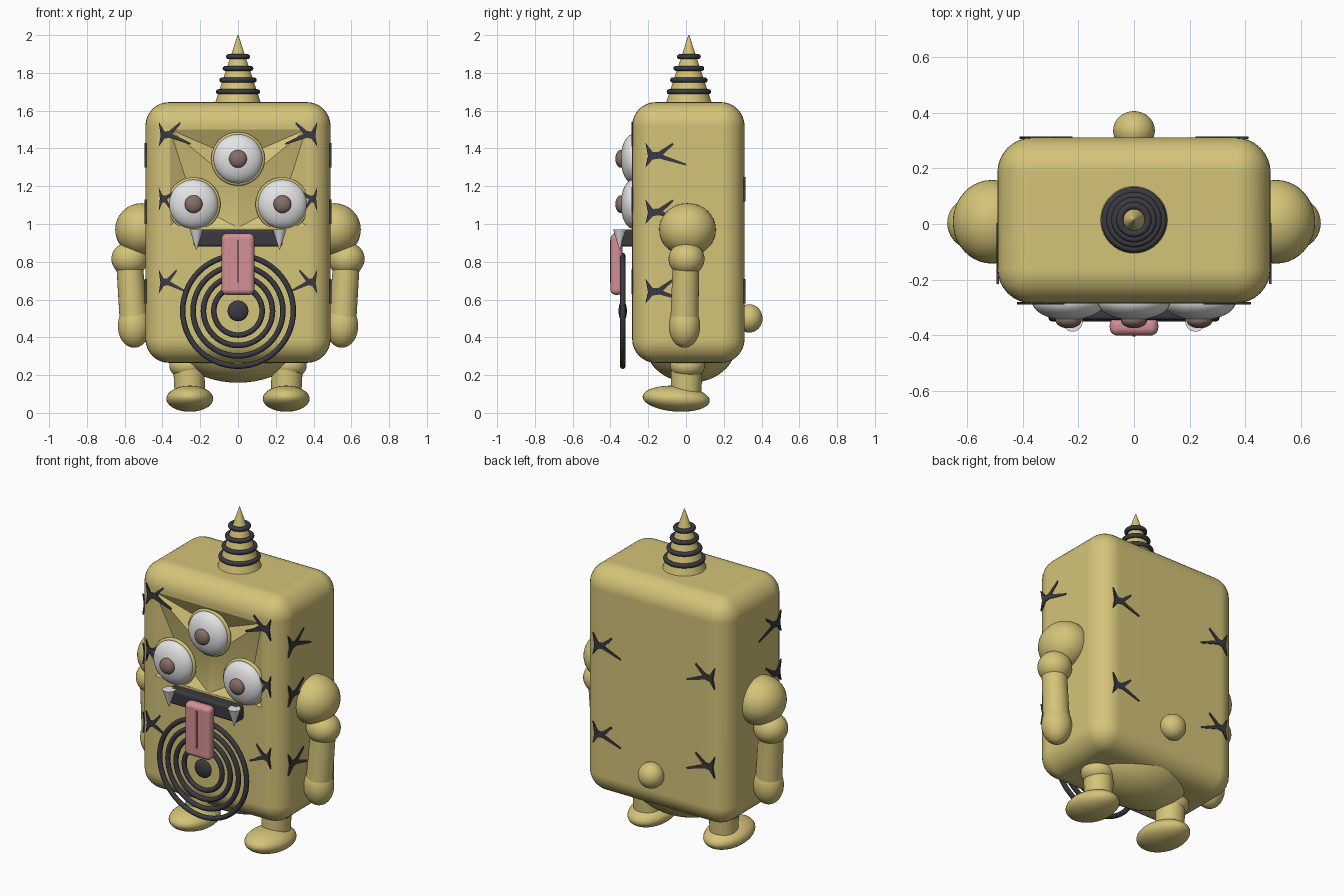
import bpy
import bmesh
from math import radians
from mathutils import Matrix, Vector

if "Cube" in bpy.data.objects:
    bpy.data.objects.remove(bpy.data.objects["Cube"], do_unlink=True)


def material(name, rgb):
    m = bpy.data.materials.new(name)
    m.use_nodes = True
    m.diffuse_color = (*rgb, 1)
    m.node_tree.nodes["Principled BSDF"].inputs["Base Color"].default_value = (*rgb, 1)
    return m


YELLOW = material("mustard yellow", (0.66, 0.55, 0.19))
DARK = material("charcoal", (0.042, 0.042, 0.052))
WHITE = material("off white", (0.78, 0.78, 0.78))
BROWN = material("brown", (0.24, 0.16, 0.13))
PINK = material("pink", (0.65, 0.28, 0.30))
ROSE = material("dark rose", (0.25, 0.09, 0.10))


def finish(name, bm, mat, angle=35):
    bmesh.ops.recalc_face_normals(bm, faces=bm.faces)
    me = bpy.data.meshes.new(name)
    bm.to_mesh(me)
    bm.free()
    me.materials.append(mat)
    ob = bpy.data.objects.new(name, me)
    bpy.context.collection.objects.link(ob)
    smooth(ob, angle)
    return ob


def smooth(ob, angle):
    bpy.ops.object.select_all(action='DESELECT')
    ob.select_set(True)
    bpy.context.view_layer.objects.active = ob
    bpy.ops.object.shade_smooth_by_angle(angle=radians(angle))


def ellipsoid(name, loc, size, mat=YELLOW, tilt=0):
    bm = bmesh.new()
    bmesh.ops.create_uvsphere(bm, u_segments=40, v_segments=24, radius=1)
    m = Matrix.Translation(loc) @ Matrix.Rotation(radians(tilt), 4, 'X') @ Matrix.Diagonal((*size, 1))
    bm.transform(m)
    return finish(name, bm, mat)


def taper(name, start, end, r1, r2, mat=YELLOW):
    """Round tapered rod from start to end."""
    a, b = Vector(start), Vector(end)
    bm = bmesh.new()
    bmesh.ops.create_cone(bm, cap_ends=True, segments=40, radius1=r1, radius2=r2, depth=(b - a).length)
    turn = (b - a).to_track_quat('Z', 'Y').to_matrix().to_4x4()
    bm.transform(Matrix.Translation((a + b) / 2) @ turn)
    return finish(name, bm, mat)


def ring(name, loc, major, minor, mat, facing_front=False):
    turn = (radians(90), 0, 0) if facing_front else (0, 0, 0)
    bpy.ops.mesh.primitive_torus_add(location=loc, rotation=turn, major_radius=major,
                                     minor_radius=minor, major_segments=56, minor_segments=12)
    ob = bpy.context.object
    ob.name = name
    ob.data.materials.append(mat)
    smooth(ob, 40)


def rounded_box(name, low, high, radius, mat, angle=20):
    low, high = Vector(low), Vector(high)
    bm = bmesh.new()
    bmesh.ops.create_cube(bm, size=1)
    bm.transform(Matrix.Translation((low + high) / 2) @ Matrix.Diagonal((*(high - low), 1)))
    bmesh.ops.bevel(bm, geom=bm.edges[:], offset=radius, segments=8, profile=0.5, affect='EDGES')
    ob = finish(name, bm, mat, angle)
    ob.modifiers.new("even_shading", 'WEIGHTED_NORMAL').keep_sharp = True
    return ob


# Body block with a faceted hollow behind the three eyes
FRONT, BACK, SIDE = -0.285, 0.31, 0.49
body = rounded_box("body", (-SIDE, FRONT, 0.265), (SIDE, BACK, 1.645), 0.125, YELLOW)
body.modifiers.clear()

EYES = {"top": (0, 1.345), "left": (0.235, 1.105), "right": (-0.235, 1.105)}
bm = bmesh.new()
outline = [(-0.36, 1.5), (0.36, 1.5), (0.36, 0.99), (0, 0.98), (-0.36, 0.99)]
rim = [bm.verts.new((x, FRONT + 0.002, z)) for x, z in outline]
lid = [bm.verts.new((x, FRONT - 0.1, z)) for x, z in outline]
bm.faces.new(lid)
for i in range(5):
    j = (i + 1) % 5
    bm.faces.new((lid[i], lid[j], rim[j], rim[i]))
tl, tr, br, bottom, bl = rim
middle = bm.verts.new((0, FRONT + 0.015, 1.2))
for eye, loop in (("top", (tl, tr, middle)), ("left", (tr, br, bottom, middle)),
                  ("right", (tl, middle, bottom, bl))):
    x, z = EYES[eye]
    pit = bm.verts.new((x, FRONT + 0.08, z))
    for i, v in enumerate(loop):
        bm.faces.new((v, loop[(i + 1) % len(loop)], pit))
cutter = finish("hollow_cutter", bm, YELLOW)
cutter.hide_render = True
cut = body.modifiers.new("hollow", 'BOOLEAN')
cut.operation, cut.object, cut.solver = 'DIFFERENCE', cutter, 'EXACT'
bpy.context.view_layer.objects.active = body
bpy.ops.object.modifier_apply(modifier=cut.name)
bpy.data.objects.remove(cutter, do_unlink=True)
smooth(body, 20)
body.modifiers.new("even_shading", 'WEIGHTED_NORMAL').keep_sharp = True
ellipsoid("underbelly", (0, 0.025, 0.36), (0.33, 0.24, 0.2))
ellipsoid("tail", (0, 0.335, 0.5), (0.075, 0.07, 0.075))

# Horn with dark rings
taper("horn", (0, 0.015, 1.63), (0, 0.015, 2.0), 0.125, 0.002)
for i in range(4):
    ring(f"horn_ring_{i + 1}", (0, 0.015, 1.7 + 0.062 * i), 0.104 - 0.018 * i, 0.0135, DARK)

# Eyes
for side, (x, z) in EYES.items():
    ring(f"{side}_eyelid", (x, -0.272, z), 0.13, 0.012, YELLOW, True)
    ellipsoid(f"{side}_eye", (x, -0.28, z), (0.13, 0.065, 0.13), WHITE)
    ellipsoid(f"{side}_pupil", (x, -0.345, z), (0.047, 0.029, 0.047), BROWN)

# Mouth, tongue and fangs
rounded_box("mouth", (-0.235, -0.345, 0.88), (0.235, -0.27, 0.97), 0.015, DARK)
rounded_box("tongue", (-0.087, -0.4, 0.625), (0.087, -0.335, 0.95), 0.028, PINK)
rounded_box("tongue_groove", (-0.006, -0.403, 0.69), (0.006, -0.397, 0.915), 0.002, ROSE)

# Belly target
for i in range(4):
    ring(f"belly_ring_{i + 1}", (0, -0.335, 0.54), 0.293 - 0.055 * i, 0.0145, DARK, True)
ellipsoid("belly_button", (0, -0.335, 0.54), (0.055, 0.022, 0.055), DARK)

# Limbs
for side, s in (("left", 1), ("right", -1)):
    taper(f"{side}_fang", (s * 0.22, -0.35, 0.97), (s * 0.22, -0.35, 0.865), 0.036, 0.002, WHITE)
    ellipsoid(f"{side}_shoulder", (s * 0.51, 0.008, 0.97), (0.14, 0.15, 0.14))
    ellipsoid(f"{side}_elbow", (s * 0.573, 0.003, 0.815), (0.097, 0.095, 0.09))
    taper(f"{side}_forearm", (s * 0.575, 0, 0.8), (s * 0.553, -0.008, 0.5), 0.07, 0.074)
    ellipsoid(f"{side}_hand", (s * 0.55, -0.008, 0.46), (0.086, 0.083, 0.115))
    ellipsoid(f"{side}_thigh", (s * 0.267, 0.008, 0.25), (0.097, 0.092, 0.07))
    taper(f"{side}_shin", (s * 0.26, 0.005, 0.25), (s * 0.255, 0, 0.09), 0.083, 0.08)
    ellipsoid(f"{side}_foot", (s * 0.255, -0.052, 0.075), (0.124, 0.178, 0.068), tilt=-4)

# Forked dark markings
FORK = [(0, 0.07), (0.035, 0.02), (0.06, 0.022), (0.125, 0.07), (0.13, 0.06), (0.08, 0.006),
        (0.19, -0.042), (0.185, -0.05), (0.065, -0.014), (0.035, -0.018), (0, -0.06), (0.012, 0)]


def marking(name, origin, along, normal, length=1, flip=1):
    origin, along, normal = Vector(origin), Vector(along), Vector(normal)
    bm = bmesh.new()
    face = bm.faces.new([bm.verts.new(origin + along * u * length + Vector((0, 0, v * flip)) - normal * 0.005)
                         for u, v in FORK])
    made = bmesh.ops.extrude_face_region(bm, geom=[face])["geom"]
    bmesh.ops.translate(bm, vec=normal * 0.009, verts=[g for g in made if isinstance(g, bmesh.types.BMVert)])
    finish(name, bm, DARK, 20)


for side, s in (("left", 1), ("right", -1)):
    for i, (z, length, flip) in enumerate(((1.47, 0.9, 1), (1.135, 0.55, -1), (0.69, 0.75, 1))):
        marking(f"{side}_front_marking_{i + 1}", (s * 0.42, FRONT, z), (-s, 0, 0), (0, -1, 0), length, flip)
    for i, z in enumerate((1.36, 1.06, 0.64)):
        marking(f"{side}_side_marking_{i + 1}", (s * SIDE, -0.215, z), (0, 1, 0), (s, 0, 0), 1.15)
    for i, z in enumerate((1.18, 0.64)):
        marking(f"{side}_back_marking_{i + 1}", (s * 0.41, BACK, z), (-s, 0, 0), (0, 1, 0))
